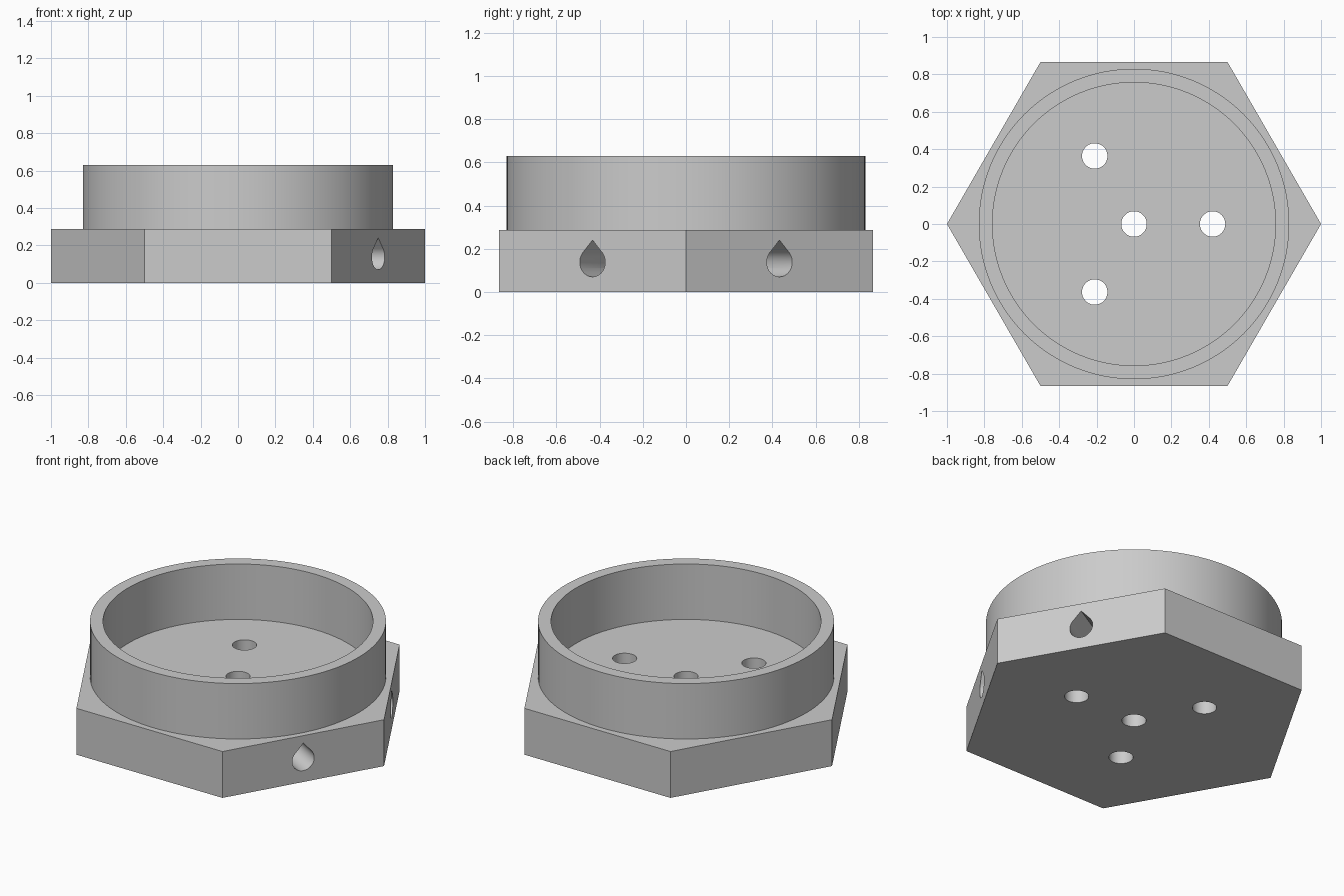
import bpy
import bmesh
from math import pi, cos, sin, acos, radians
from mathutils import Matrix, Vector

cube = bpy.data.objects.get("Cube")
if cube:
    bpy.data.objects.remove(cube, do_unlink=True)

BASE_H, TOP_Z = 0.287, 0.63
OUTER_R, INNER_R = 0.83, 0.757
HOLE_R, BOLT_R = 0.068, 0.42
TUNNEL_Z, TIP = 0.138, 0.102

grey = bpy.data.materials.new("plain grey")
grey.use_nodes = True
colour = (0.6, 0.6, 0.6, 1)
grey.diffuse_color = colour
grey.node_tree.nodes["Principled BSDF"].inputs["Base Color"].default_value = colour


def ring(radius, count, start=0.0):
    return [(radius * cos(start + 2 * pi * i / count),
             radius * sin(start + 2 * pi * i / count)) for i in range(count)]


def prism(name, outline, z0, z1, matrix=Matrix()):
    """Extrude a flat outline from z0 to z1, then place it."""
    bm = bmesh.new()
    face = bm.faces.new([bm.verts.new((x, y, z0)) for x, y in outline])
    out = bmesh.ops.extrude_face_region(bm, geom=[face])
    top = [v for v in out["geom"] if isinstance(v, bmesh.types.BMVert)]
    bmesh.ops.translate(bm, verts=top, vec=(0, 0, z1 - z0))
    bmesh.ops.recalc_face_normals(bm, faces=bm.faces)
    bm.transform(matrix)
    mesh = bpy.data.meshes.new(name)
    bm.to_mesh(mesh)
    bm.free()
    mesh.materials.append(grey)
    obj = bpy.data.objects.new(name, mesh)
    bpy.context.collection.objects.link(obj)
    return obj


def select(obj):
    bpy.ops.object.select_all(action="DESELECT")
    obj.select_set(True)
    bpy.context.view_layer.objects.active = obj


def cut(target, cutter):
    cutter.hide_render = True
    select(target)
    mod = target.modifiers.new("cut", "BOOLEAN")
    mod.operation, mod.solver, mod.object = "DIFFERENCE", "EXACT", cutter
    bpy.ops.object.modifier_apply(modifier=mod.name)
    bpy.data.objects.remove(cutter, do_unlink=True)


# Hexagonal base with corners on the x axis
base = prism("hexagonal_base", ring(1, 6), 0, BASE_H)

# Vertical holes: one central and three around it
centres = [(0, 0)] + ring(BOLT_R, 3)
for x, y in centres:
    cut(base, prism("hole_cutter", ring(HOLE_R, 64), -0.1, 0.5,
                    Matrix.Translation((x, y, 0))))

# Teardrop tunnels from two side faces to the central hole
lean = acos(HOLE_R / TIP)
sweep = 2 * pi - 2 * lean
teardrop = [(0, TIP)] + [
    (HOLE_R * cos(pi / 2 + lean + sweep * i / 48),
     HOLE_R * sin(pi / 2 + lean + sweep * i / 48)) for i in range(49)]
for side in (-1, 1):
    a = radians(30 * side)
    along = Vector((cos(a), sin(a), 0))
    up = Vector((0, 0, 1))
    frame = Matrix((up.cross(along), up, along)).transposed().to_4x4()
    place = Matrix.Translation((0, 0, TUNNEL_Z)) @ frame
    cut(base, prism("tunnel_cutter", teardrop, 0, 1, place))

# Round wall standing on the base
wall = prism("round_wall", ring(OUTER_R, 128), BASE_H - 0.01, TOP_Z)
cut(wall, prism("bore_cutter", ring(INNER_R, 128), 0, 1))

for part in (base, wall):
    select(part)
    bpy.ops.object.shade_smooth_by_angle(angle=radians(30))
